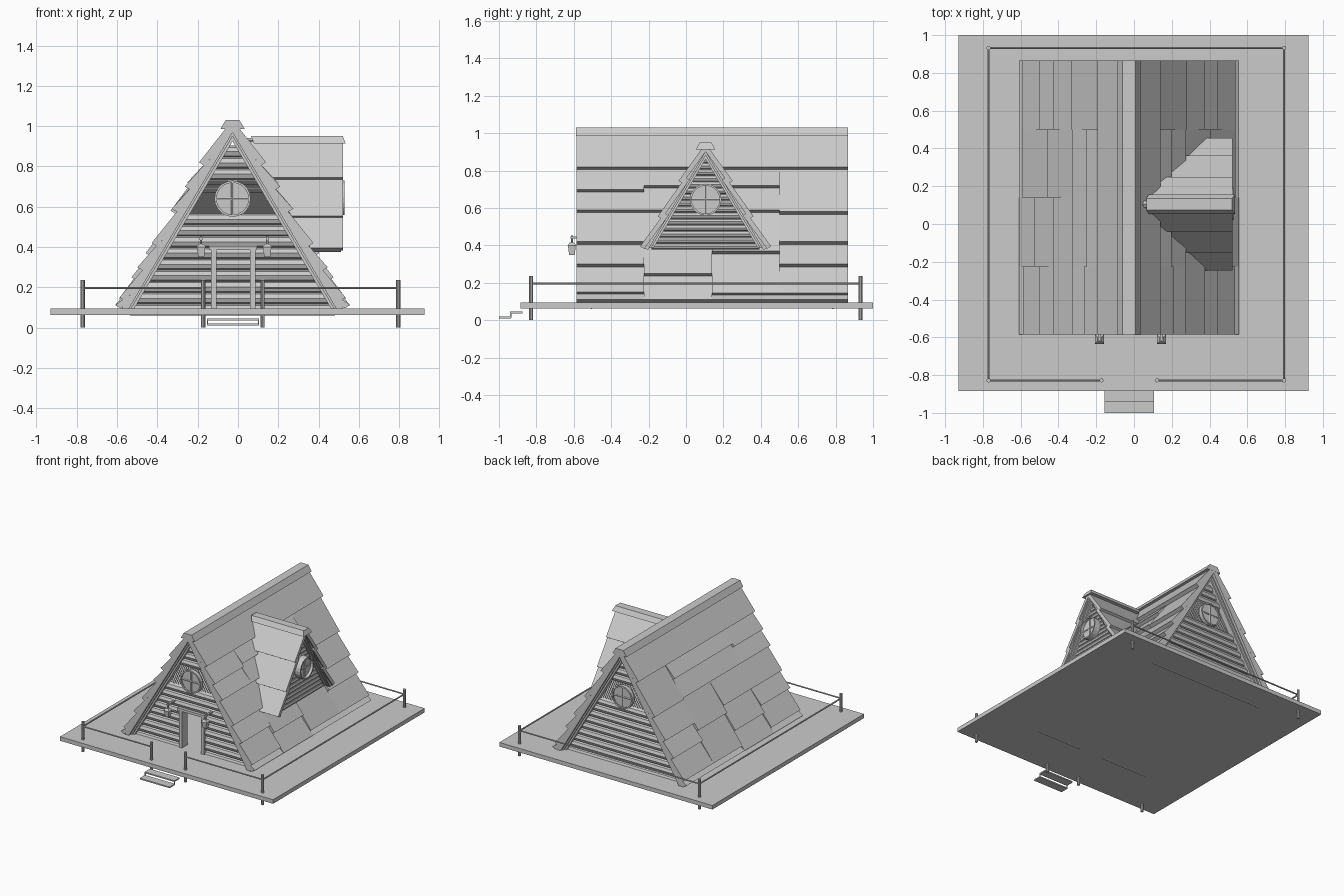
import bpy, bmesh
from math import pi, sqrt
from mathutils import Vector as V, Matrix

if "Cube" in bpy.data.objects:
    bpy.data.objects.remove(bpy.data.objects["Cube"])

M = 1.7                       # roof slope (rise / run)
NL = sqrt(1 + M * M)
parts = {}


def bm_of(name):
    return parts.setdefault(name, bmesh.new())


def slab(name, quad, t):
    """Quad of points extruded along t."""
    bm = bm_of(name)
    a = [bm.verts.new(p) for p in quad]
    b = [bm.verts.new(V(p) + V(t)) for p in quad]
    bm.faces.new(a)
    bm.faces.new(b[::-1])
    for i in range(4):
        j = (i + 1) % 4
        bm.faces.new((a[j], a[i], b[i], b[j]))


def box(name, x0, x1, y0, y1, z0, z1):
    slab(name, [(x0, y0, z0), (x1, y0, z0), (x1, y1, z0), (x0, y1, z0)], (0, 0, z1 - z0))


def rod(name, p, q, r, n=8, r2=None, twist=0):
    p, q = V(p), V(q)
    d = q - p
    m = Matrix.Translation((p + q) / 2) @ d.to_track_quat('Z', 'Y').to_matrix().to_4x4() @ Matrix.Rotation(twist, 4, 'Z')
    bmesh.ops.create_cone(bm_of(name), cap_ends=True, segments=n, radius1=r,
                          radius2=r if r2 is None else r2, depth=d.length, matrix=m)


# Frames: h = distance from the ridge plane, d = along the ridge
CX, CY = -0.027, 0.105
def main(h, d, z): return V((CX + h, d, z))
def dorm(h, d, z): return V((d, CY + h, z))


def roof(name, F, apex, bottom, d0, d1, cols, lift, thick):
    """Under-slab plus staggered tilted shingle courses on both slopes."""
    for s in (1, -1):
        def at(z, d, o):
            return F(s * ((apex - z) / M + o * M / NL), d, z + o / NL)
        n = F(s * M / NL, 0, 1 / NL) - F(0, 0, 0)
        quad = [at(apex, d0(apex), 0), at(apex, d1, 0), at(bottom, d1, 0), at(bottom, d0(bottom), 0)]
        slab(name + "_boards", quad, n * -thick)
        for c0, c1, edges in cols:
            top = apex - 0.01
            for zb in edges:
                zb -= lift / NL
                q = [at(top, c0(top), 0.004), at(top, c1, 0.004), at(zb, c1, lift), at(zb, c0(zb), lift)]
                slab(name + "_shingles", q, n * -min(lift, 0.032))
                top = zb + 0.03


def rafters(name, F, inner, width, bottom, d, depth):
    for s in (1, -1):
        hi, ho = lambda z: s * (inner - z) / M, lambda z: s * (inner + width - z) / M
        t = F(0, depth, 0) - F(0, 0, 0)
        slab(name, [F(0, d, inner), F(0, d, inner + width), F(ho(bottom), d, bottom), F(hi(bottom), d, bottom)], t)


def round_window(name, F, d0, d1, z, r):
    mid = (d0 + d1) / 2
    rod(name + "_pane", F(0, mid - .005, z), F(0, mid + .005, z), r * .92, 20)
    # Ring frame with a rectangular section
    bm = bm_of(name + "_frame")
    rings = []
    for i in range(20):
        c = Matrix.Rotation(2 * pi * i / 20, 2) @ V((1, 0))
        rings.append([bm.verts.new(F(c.x * k, d, z + c.y * k)) for k, d in
                      ((r, d0), (r, d1), (r * .88, d1), (r * .88, d0))])
    for i in range(20):
        a, b = rings[i], rings[(i + 1) % 20]
        for k in range(4):
            bm.faces.new((a[k], a[(k + 1) % 4], b[(k + 1) % 4], b[k]))
    # Cross bars
    e = r * .92
    rod(name + "_bars", F(-e, mid, z), F(e, mid, z), 0.009)
    rod(name + "_bars", F(0, mid, z - e), F(0, mid, z + e), 0.009)


# Deck and steps
box("deck", -0.93, 0.925, -0.885, 1.0, 0.063, 0.095)
box("lower_step", -0.155, 0.105, -1.0, -0.935, 0.01, 0.02)
box("upper_step", -0.155, 0.105, -0.94, -0.875, 0.036, 0.046)
for x in (-0.155, 0.099):
    box("step_side", x, x + 0.006, -0.94, -0.934, 0.012, 0.044)

# Railing
X0, X1, Y0, Y1 = -0.77, 0.795, -0.828, 0.932
for x, y in ((X0, Y0), (X1, Y0), (X0, Y1), (X1, Y1), (-0.172, Y0), (0.122, Y0)):
    rod("railing_posts", (x, y, 0), (x, y, 0.236), 0.011, 10)
for a, b in (((X0, Y0), (-0.172, Y0)), ((0.122, Y0), (X1, Y0)), ((X0, Y0), (X0, Y1)),
             ((X1, Y0), (X1, Y1)), ((X0, Y1), (X1, Y1))):
    rod("railing_rails", (*a, 0.197), (*b, 0.197), 0.006, 6)

# Main roof
def const(v): return lambda z: v
cols = [(const(-0.585), -0.225, (.82, .70, .59, .42, .30, .15, .112)),
        (const(-0.225), 0.14, (.82, .72, .59, .42, .25, .112)),
        (const(0.14), 0.5, (.82, .72, .59, .37, .145, .112)),
        (const(0.5), 0.865, (.82, .58, .42, .30, .145, .112))]
roof("roof", main, 1.028, 0.079, const(-0.585), 0.865, cols, 0.038, 0.03)
for s, d in ((1, -0.585), (-1, 0.865)):
    rafters("gable_rafters", main, 0.95, 0.03, 0.07, d + s * .02, s * 0.06)
    rafters("gable_inner_rafters", main, 0.925, 0.025, 0.07, d + s * .035, s * 0.045)
slab("ridge_cap", [main(-.034, -.587, 1.03), main(.034, -.587, 1.03), main(.061, -.587, .985), main(-.061, -.587, .985)], (0, 1.453, 0))

# Gable log walls, with an open doorway in the front
DL, DR, DT = -0.115, 0.068, 0.385
for y, door in ((-0.505, True), (0.785, False)):
    for i in range(16):
        z = 0.090 + i * 0.056
        if 0.54 < z < 0.74:
            continue
        h = (0.955 - z) / M
        if h < 0.02:
            continue
        if door and z < DT:
            rod("wall_logs", (CX - h, y, z), (DL, y, z), 0.030)
            rod("wall_logs", (DR, y, z), (CX + h, y, z), 0.030)
        else:
            rod("wall_logs", (CX - h, y, z), (CX + h, y, z), 0.030)
    # Fine slats behind the round window
    for i in range(42):
        z = 0.551 + i * 0.0044
        h = (0.955 - z) / M
        rod("upper_slats", (CX - h, y, z), (CX + h, y, z), 0.0034, 4)
    d = -1 if door else 1
    round_window("gable_window", main, y + d * .02, y + d * .05, 0.64, 0.09)

# Door frame
for x in (DL - 0.005, DR + 0.005):
    box("door_posts", x - 0.013, x + 0.013, -0.545, -0.475, 0.09, 0.39)
box("door_lintel", -0.145, 0.095, -0.55, -0.475, 0.385, 0.405)

# Lanterns on brackets
for x in (-0.183, 0.145):
    y, q = -0.61, pi / 4
    rod("lantern_body", (x, y, 0.35), (x, y, 0.40), 0.021, 4, 0.030, q)
    rod("lantern_cap", (x, y, 0.40), (x, y, 0.415), 0.034, 4, 0.016, q)
    rod("lantern_stem", (x, y, 0.41), (x, y, 0.452), 0.006, 6)
    box("lantern_arm", x - .007, x + .007, -0.618, -0.5, 0.436, 0.448)

# Dormer on the right slope, its roof cut back along the valley
def valley(z): return CX + (1.04 - z) / M
roof("dormer_roof", dorm, 0.94, 0.385, valley, 0.512, [(valley, 0.522, (.745, .555, .395))], 0.026, 0.02)
rafters("dormer_rafters", dorm, 0.882, 0.03, 0.385, 0.503, -0.05)
rafters("dormer_inner_rafters", dorm, 0.86, 0.022, 0.39, 0.49, -0.045)
slab("dormer_ridge_cap", [dorm(-.031, .065, .95), dorm(.031, .065, .95),
                          dorm(.052, .08, .913), dorm(-.052, .08, .913)], (.455, 0, 0))
for i in range(15):
    z = 0.395 + i * 0.033
    h = (0.885 - z) / M
    if h > 0.01:
        rod("dormer_logs", (0.462, CY - h, z), (0.462, CY + h, z), 0.018)
round_window("dormer_window", dorm, 0.475, 0.528, 0.645, 0.085)

# Turn the collected parts into objects
for name, bm in parts.items():
    bmesh.ops.recalc_face_normals(bm, faces=bm.faces)
    me = bpy.data.meshes.new(name)
    bm.to_mesh(me)
    bm.free()
    bpy.context.collection.objects.link(bpy.data.objects.new(name, me))
